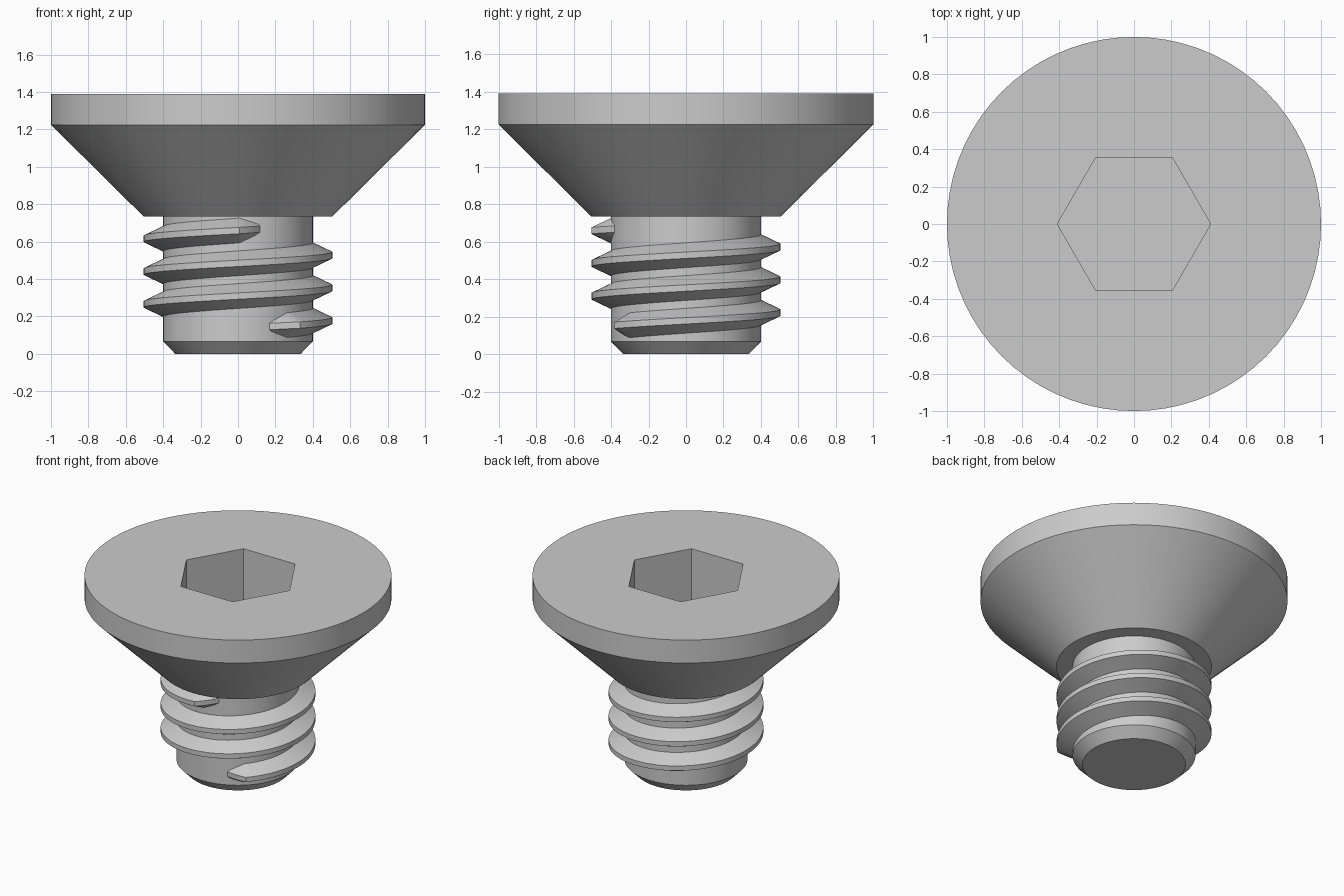
import bpy, bmesh
from math import cos, sin, pi, radians

if "Cube" in bpy.data.objects:
    bpy.data.objects.remove(bpy.data.objects["Cube"], do_unlink=True)

SEG = 72  # divisible by six, so the socket shares the head's spokes

steel = bpy.data.materials.new("grey steel")
steel.use_nodes = True
GREY = (0.6, 0.6, 0.6, 1)
steel.diffuse_color = GREY
steel.node_tree.nodes["Principled BSDF"].inputs["Base Color"].default_value = GREY


def finish(name, bm):
    bmesh.ops.recalc_face_normals(bm, faces=bm.faces)
    mesh = bpy.data.meshes.new(name)
    bm.to_mesh(mesh)
    bm.free()
    mesh.materials.append(steel)
    obj = bpy.data.objects.new(name, mesh)
    bpy.context.collection.objects.link(obj)
    bpy.ops.object.select_all(action="DESELECT")
    obj.select_set(True)
    bpy.context.view_layer.objects.active = obj
    bpy.ops.object.shade_smooth_by_angle(angle=radians(25))
    return obj


def round_radius(r):
    return lambda a: r


def hex_radius(r):
    return lambda a: r * cos(pi / 6) / cos(a % (pi / 3) - pi / 6)


def lathe(name, profile, cap_first=False, cap_last=False):
    """Stack rings given as (radius function, height) and skin them."""
    bm = bmesh.new()
    angles = [2 * pi * i / SEG + 1e-9 for i in range(SEG)]
    rings = [[bm.verts.new((f(a) * cos(a), f(a) * sin(a), z)) for a in angles]
             for f, z in profile]
    for low, high in zip(rings, rings[1:]):
        for i in range(SEG):
            j = (i + 1) % SEG
            bm.faces.new((low[i], low[j], high[j], high[i]))
    if cap_first:
        bm.faces.new(rings[0])
    if cap_last:
        bm.faces.new(rings[-1])
    return finish(name, bm)


# Countersunk head with hexagonal socket
HEAD_BASE, HEAD_TOP = 0.735, 1.39
lathe("countersunk_head", [
    (round_radius(0.4), HEAD_BASE),
    (round_radius(0.505), HEAD_BASE),
    (round_radius(1), 1.225),
    (round_radius(1), HEAD_TOP),
    (hex_radius(0.41), HEAD_TOP),
    (hex_radius(0.41), 0.94),
], cap_last=True)

# Shank with chamfered tip
lathe("shank", [
    (round_radius(0.335), 0),
    (round_radius(0.4), 0.067),
    (round_radius(0.4), HEAD_BASE),
], cap_first=True)

# Helical thread, fading into the shank at both ends
START, END, FADE, PITCH = -65, 1007, 16, 0.175
bm = bmesh.new()
steps = 268
previous = None
for s in range(steps + 1):
    deg = START + (END - START) * s / steps
    grow = min(1, (deg - START) / FADE, (END - deg) / FADE)
    a = radians(deg)
    z = 0.178 + PITCH * deg / 360
    crest = 0.4 + 0.104 * grow
    root = 0.03 + 0.041 * grow
    section = [(0.39, -root), (crest, -0.017), (crest, 0.017), (0.39, root)]
    ring = [bm.verts.new((r * cos(a), r * sin(a), z + dz)) for r, dz in section]
    if previous:
        for i in range(4):
            j = (i + 1) % 4
            bm.faces.new((previous[i], previous[j], ring[j], ring[i]))
    if s in (0, steps):
        bm.faces.new(ring)
    previous = ring
finish("thread", bm)
